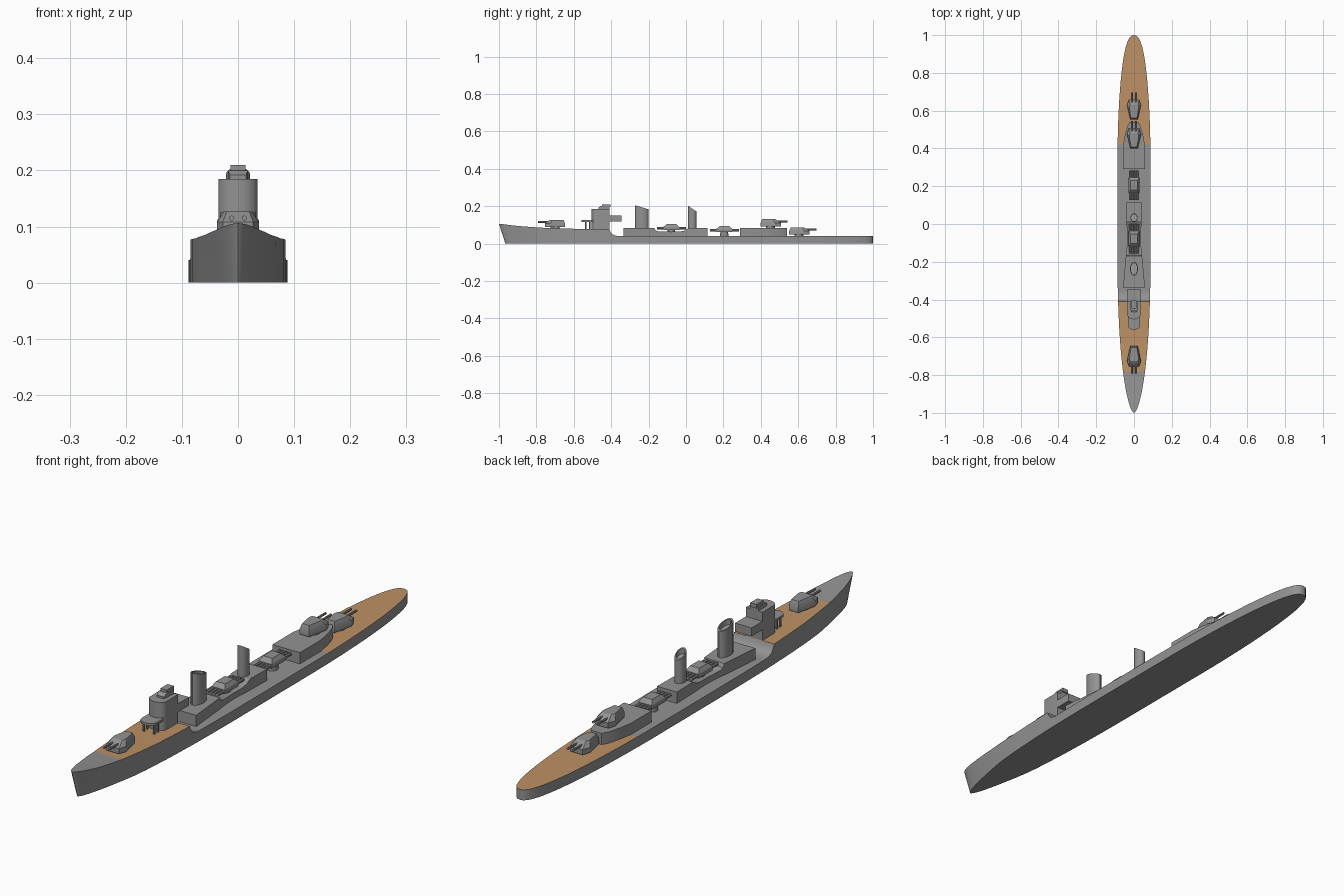
import bpy, bmesh
from math import sin, cos, pi

cube = bpy.data.objects.get("Cube")
if cube:
    bpy.data.objects.remove(cube)


def material(name, rgb):
    mat = bpy.data.materials.new(name)
    mat.use_nodes = True
    mat.diffuse_color = (*rgb, 1)
    mat.node_tree.nodes["Principled BSDF"].inputs["Base Color"].default_value = (*rgb, 1)
    return mat


GREY = material("warship grey", (0.29, 0.29, 0.29))
WOOD = material("deck wood", (0.51, 0.285, 0.13))


def loft(name, rings, deck_rule=None):
    """Skin a list of closed rings and cap both ends."""
    bm = bmesh.new()
    rows = [[bm.verts.new(p) for p in ring] for ring in rings]
    n = len(rows[0])
    for a, b in zip(rows, rows[1:]):
        for i in range(n):
            j = (i + 1) % n
            bm.faces.new((a[i], a[j], b[j], b[i]))
    bm.faces.new(rows[0])
    bm.faces.new(rows[-1])
    bmesh.ops.remove_doubles(bm, verts=bm.verts, dist=1e-5)
    bmesh.ops.recalc_face_normals(bm, faces=bm.faces)
    if deck_rule:
        for f in bm.faces:
            f.material_index = int(deck_rule(f))
    mesh = bpy.data.meshes.new(name)
    bm.to_mesh(mesh)
    bm.free()
    mesh.materials.append(GREY)
    mesh.materials.append(WOOD)
    obj = bpy.data.objects.new(name, mesh)
    bpy.context.collection.objects.link(obj)
    bpy.ops.object.select_all(action='DESELECT')
    obj.select_set(True)
    bpy.context.view_layer.objects.active = obj
    bpy.ops.object.shade_smooth_by_angle(angle=pi / 6)
    return obj


def house(name, stations, base):
    """Deckhouse from (y, half width, top height) stations."""
    return loft(name, [[(-w, y, base), (w, y, base), (w, y, top), (-w, y, top)]
                       for y, w, top in stations])


def prism(name, outline, z0, z1):
    return loft(name, [[(x, y, z) for x, y in outline] for z in (z0, z1)])


def box(name, w, y0, y1, z0, z1):
    return house(name, [(y0, w, z1), (y1, w, z1)], z0)


def oval(rx, ry, y, n=20):
    return [(rx * cos(2 * pi * i / n), y + ry * sin(2 * pi * i / n)) for i in range(n)]


def rounded_front(w, front, back, depth, n=10):
    arc = [(-w * cos(pi * i / n), front + depth * (1 - sin(pi * i / n))) for i in range(n + 1)]
    return arc + [(w, back), (-w, back)]


def rod(name, x, z, r, y0, y1):
    circle = oval(r, r, 0, 10)
    loft(name, [[(x + a, y, z + b) for a, b in circle] for y in (y0, y1)])


def interp(keys, y):
    for (y0, v0), (y1, v1) in zip(keys, keys[1:]):
        if y <= y1:
            return v0 + (v1 - v0) * max(0, y - y0) / (y1 - y0)
    return keys[-1][1]


# Hull: sheered forecastle, curved break, low after deck
SHEER = [(-1, .106), (-.9, .094), (-.78, .085), (-.6, .079), (-.41, .077), (-.404, .062),
         (-.395, .05), (-.38, .043), (-.36, .04), (1, .04)]


def half_width(y):
    if y < -.1:
        return .088 * max(0, 1 - ((-y - .1) / .9) ** 2.5) ** .6
    t = max(0, y - .3) / .7
    return .088 * max(0, 1 - t * t) ** .4


def hull_ring(y):
    top, w = interp(SHEER, y), half_width(y)
    rake = max(0, (-y - .7) / .3)
    right = []
    for f in (0, .35, .7, 1):
        flare = 1 - .22 * rake * (1 - f)
        right.append((w * flare, y + .034 * rake * (1 - f), top * f))
    return right + [(-x, yy, z) for x, yy, z in reversed(right)]


def wooden(face):
    y = face.calc_center_median().y
    return face.normal.z > .9 and (-.78 < y < -.4 or y > .42)


steps = {round(-cos(pi * i / 44), 4) for i in range(45)}
steps |= {y for y, _ in SHEER} | {.42}
loft("hull", [hull_ring(y) for y in sorted(steps)], wooden)

# Midship deckhouse with a dip for the torpedo mount
house("midship_deckhouse", [(-.335, .058, .083), (-.17, .043, .083), (-.163, .042, .07),
                            (-.145, .04, .064), (-.08, .035, .063), (-.03, .037, .064),
                            (-.005, .039, .07), (.015, .04, .083), (.115, .042, .083)], .03)
house("aft_deckhouse", [(.29, .058, .083), (.415, .058, .083), (.47, .048, .083),
                        (.515, .036, .083), (.54, .022, .083)], .03)

# Bridge
prism("bridge_tower", rounded_front(.035, -.505, -.41, .025), .07, .185)
box("bridge_rear_wing", .035, -.411, -.345, .118, .15)
prism("bridge_platform", rounded_front(.032, -.56, -.49, .025), .116, .125)
for x in (-.022, .022):
    for y in (-.535, -.515):
        box_leg = prism("platform_leg", [(x + a, y + b) for a, b in oval(.004, .004, 0, 8)], .07, .118)
house("director_base", [(-.468, .014, .192), (-.455, .018, .2), (-.41, .018, .2)], .18)
box("director_top", .013, -.448, -.405, .195, .21)


# Funnels with raked, hollow tops
def funnel(name, y, rx, ry, front, back):
    def ring(scale, drop):
        return [(a, b, front + (back - front) * (b - y + ry) / (2 * ry) - drop)
                for a, b in oval(rx * scale, ry * scale, y)]
    base = [(a, b, .06) for a, b in oval(rx, ry, y)]
    loft(name, [base, ring(1, 0), ring(.8, 0), ring(.8, .02)])


funnel("forward_funnel", -.237, .021, .037, .205, .183)
funnel("aft_funnel", .033, .019, .023, .202, .172)


# Twin gun turrets; side -1 faces the bow, 1 the stern
def turret(name, y, deck, side):
    def outline(pts, z):
        half = [(w, y + side * d, z) for w, d in pts]
        return half + [(-x, yy, z) for x, yy, z in reversed(half)]
    low = [(.02, -.053), (.037, .025), (.027, .055)]
    high = [(.015, -.045), (.025, .012), (.02, .026)]
    loft(name, [outline(low, deck + .008), outline(low, deck + .028), outline(high, deck + .047)])
    prism(name + "_ring", oval(.024, .024, y, 16), deck - .01, deck + .01)
    for x in (-.011, .011):
        rod(name + "_barrel", x, deck + .035, .0045, y + side * .025, y + side * .092)


turret("forward_turret", -.7, .08, -1)
turret("upper_aft_turret", .452, .083, 1)
turret("lower_aft_turret", .605, .04, 1)


# Quadruple torpedo mounts
def torpedo_mount(name, y, deck):
    prism(name + "_pivot", oval(.02, .02, y, 16), deck - .005, deck + .015)
    rings = []
    for w, l, z in ((.028, .042, .01), (.028, .042, .026), (.019, .026, .041)):
        rings.append([(-w, y - l, deck + z), (w, y - l, deck + z),
                      (w, y + l, deck + z), (-w, y + l, deck + z)])
    loft(name + "_shield", rings)
    for i in range(4):
        rod(name + "_tube", (i - 1.5) * .014, deck + .019, .0065, y - .078, y + .078)


torpedo_mount("forward_torpedo_mount", -.078, .063)
torpedo_mount("aft_torpedo_mount", .205, .052)
prism("aft_torpedo_base", oval(.022, .022, .205, 16), .035, .055)
